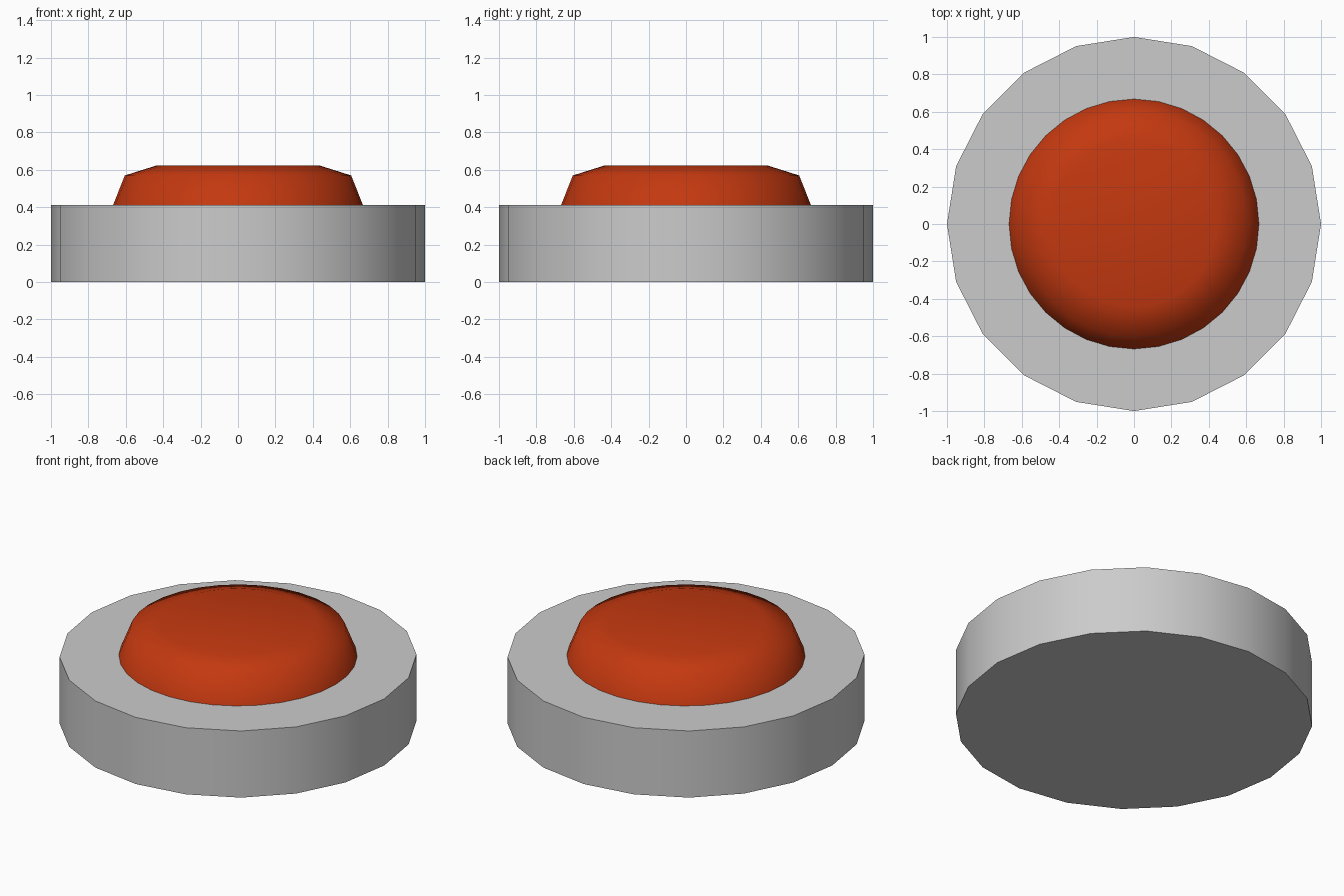
import bpy, bmesh, math

if "Cube" in bpy.data.objects:
    bpy.data.objects.remove(bpy.data.objects["Cube"])


def lathe(name, profile, sides, smooth_angle, cap_bottom):
    """Stack rings of (radius, z), bridge them and cap the ends."""
    bm = bmesh.new()
    rings = []
    for r, z in profile:
        rings.append([bm.verts.new((r * math.cos(2 * math.pi * i / sides),
                                    r * math.sin(2 * math.pi * i / sides), z))
                      for i in range(sides)])
    for low, high in zip(rings, rings[1:]):
        for i in range(sides):
            j = (i + 1) % sides
            bm.faces.new((low[i], low[j], high[j], high[i]))
    bm.faces.new(rings[-1])
    if cap_bottom:
        bm.faces.new(rings[0][::-1])
    mesh = bpy.data.meshes.new(name)
    bm.to_mesh(mesh)
    bm.free()
    obj = bpy.data.objects.new(name, mesh)
    bpy.context.collection.objects.link(obj)
    bpy.ops.object.select_all(action='DESELECT')
    obj.select_set(True)
    bpy.context.view_layer.objects.active = obj
    bpy.ops.object.shade_smooth_by_angle(angle=math.radians(smooth_angle))
    return obj


# Grey round housing, 20 sides
lathe("base", [(1.0, 0.0), (1.0, 0.412)], 20, 30, True)

# Red push cap with two-step rounded edge
cap = lathe("button_cap", [(0.668, 0.412), (0.605, 0.57), (0.44, 0.622)], 32, 80, False)
red = bpy.data.materials.new("button_red")
red.diffuse_color = (0.55, 0.04, 0.005, 1.0)
red.use_nodes = True
red.node_tree.nodes["Principled BSDF"].inputs["Base Color"].default_value = red.diffuse_color
cap.data.materials.append(red)
